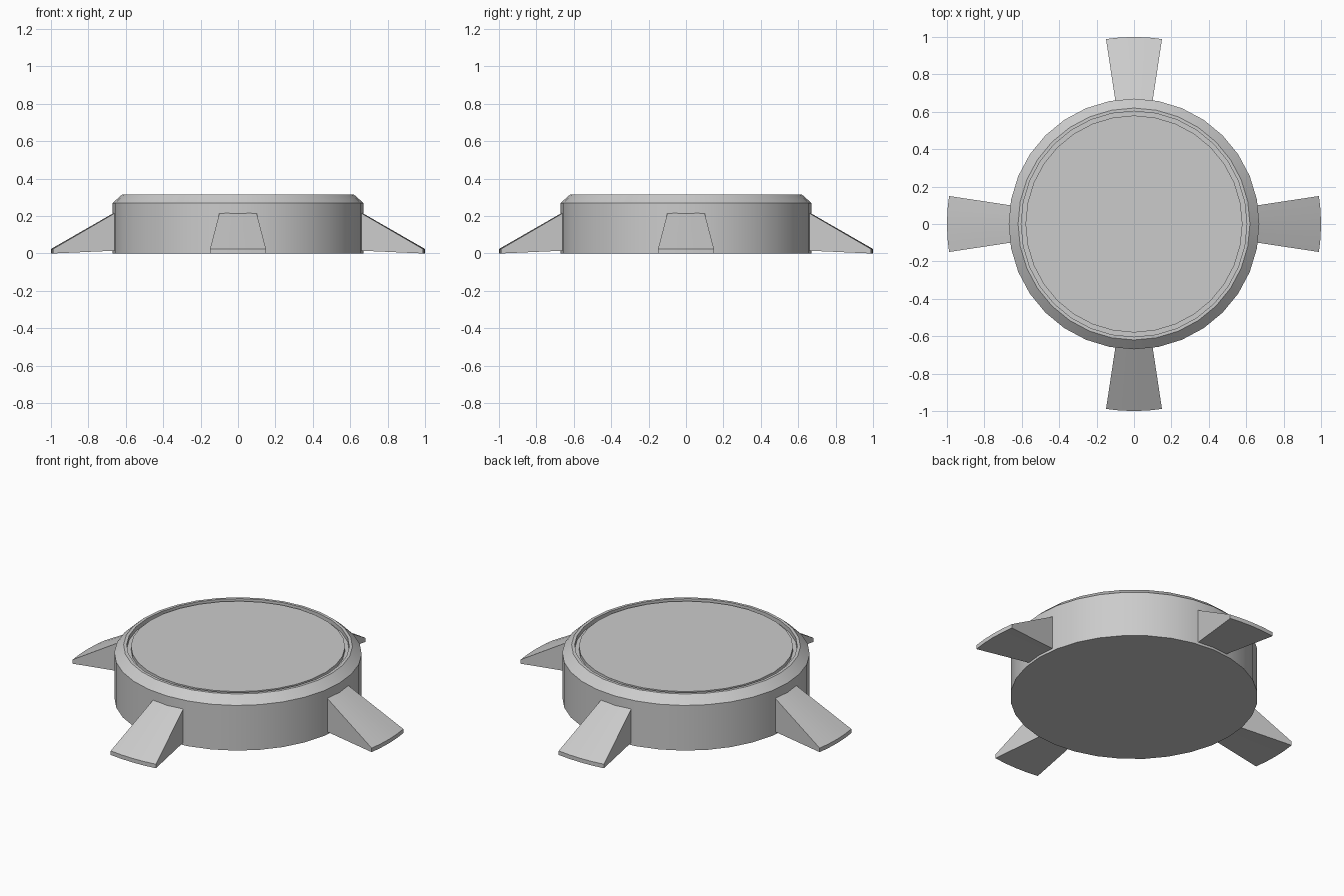
import bpy, bmesh, math

if "Cube" in bpy.data.objects:
    bpy.data.objects.remove(bpy.data.objects["Cube"])


def finish(name, bm):
    bmesh.ops.remove_doubles(bm, verts=bm.verts, dist=1e-5)
    bmesh.ops.recalc_face_normals(bm, faces=bm.faces)
    mesh = bpy.data.meshes.new(name)
    bm.to_mesh(mesh)
    bm.free()
    obj = bpy.data.objects.new(name, mesh)
    bpy.context.collection.objects.link(obj)
    bpy.ops.object.select_all(action='DESELECT')
    obj.select_set(True)
    bpy.context.view_layer.objects.active = obj
    bpy.ops.object.shade_smooth_by_angle(angle=math.radians(30))
    return obj


def sweep(name, profile, start, end, steps, closed=False):
    """Turn an (r, z) profile about z; flat ends close a full turn or a partial one."""
    full = abs(end - start - math.tau) < 1e-6
    bm = bmesh.new()
    rings = []
    for i in range(steps if full else steps + 1):
        a = start + (end - start) * i / steps
        rings.append([bm.verts.new((r * math.cos(a), r * math.sin(a), z)) for r, z in profile])
    n = len(profile)
    for i in range(steps):
        p, q = rings[i], rings[(i + 1) % len(rings)]
        for j in range(n if closed else n - 1):
            k = (j + 1) % n
            bm.faces.new((p[j], q[j], q[k], p[k]))
    if full:
        bm.faces.new([r[0] for r in rings])
        bm.faces.new([r[-1] for r in rings])
    else:
        bm.faces.new(rings[0])
        bm.faces.new(rings[-1])
    return finish(name, bm)


SIDES = 32

# Round housing with a chamfered rim and a shallow recess on top
sweep("housing", [(0.67, 0), (0.67, 0.27), (0.62, 0.315), (0.603, 0.315), (0.603, 0.29)],
      0, math.tau, SIDES)

# Disc sitting in the recess, leaving a narrow groove around it
sweep("top_plate", [(0.58, 0.29), (0.58, 0.311)], 0, math.tau, SIDES)

# Four sloping wedge feet that flare outward
half = math.radians(8.6)
fin = [(0.662, 0.015), (1.0, 0.0), (1.0, 0.024), (0.662, 0.218)]
for i, side in enumerate(("right", "back", "left", "front")):
    mid = i * math.pi / 2
    sweep(side + "_foot", fin, mid - half, mid + half, 4, closed=True)
